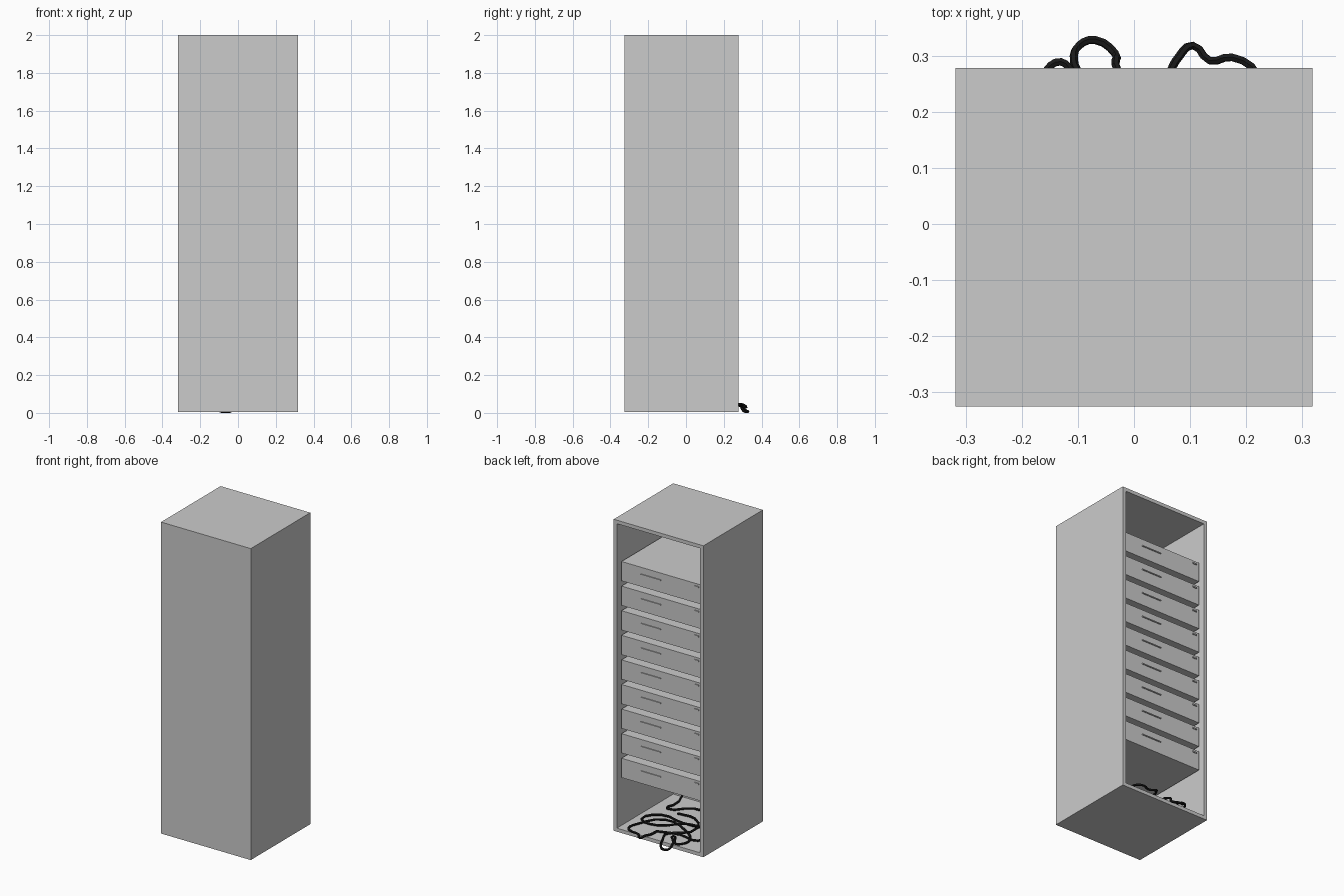
import bpy, bmesh
from mathutils import Matrix, Vector

if "Cube" in bpy.data.objects:
    bpy.data.objects.remove(bpy.data.objects["Cube"])

X, Y0, Y1, Z0, Z1, WALL = 0.318, -0.325, 0.278, 0.004, 2.0, 0.032


def add_object(name, bm):
    bmesh.ops.recalc_face_normals(bm, faces=bm.faces)
    mesh = bpy.data.meshes.new(name)
    bm.to_mesh(mesh)
    bm.free()
    ob = bpy.data.objects.new(name, mesh)
    bpy.context.collection.objects.link(ob)
    return ob


def box(bm, lo, hi):
    lo, hi = Vector(lo), Vector(hi)
    m = Matrix.Translation((lo + hi) / 2) @ Matrix.Diagonal((*(hi - lo), 1))
    bmesh.ops.create_cube(bm, size=1, matrix=m)


# Cabinet shell: closed box, hollowed from the open back
bm = bmesh.new()
box(bm, (-X, Y0, Z0), (X, Y1, Z1))
back = max(bm.faces, key=lambda f: f.calc_center_median().y)
bmesh.ops.inset_region(bm, faces=[back], thickness=WALL)
ext = bmesh.ops.extrude_discrete_faces(bm, faces=[back])["faces"][0]
bmesh.ops.translate(bm, verts=ext.verts, vec=(0, Y0 + WALL - Y1, 0))
add_object("cabinet_shell", bm)

# Stack of nine rack units, each with a thin grip bar and a small latch
FACE = 0.246
for i in range(9):
    top = 1.726 - i * 0.1576
    bm = bmesh.new()
    box(bm, (-X + WALL + 0.001, Y0 + WALL + 0.002, top - 0.124),
        (X - WALL - 0.001, FACE, top))
    box(bm, (0.005, FACE - 0.002, top - 0.048), (0.145, FACE + 0.006, top - 0.042))
    box(bm, (-0.265, FACE - 0.002, top - 0.022), (-0.235, FACE + 0.006, top - 0.014))
    add_object(f"rack_unit_{i + 1}", bm)

# Tangled black cables on the cabinet floor, spilling over the back edge
black = bpy.data.materials.new("cable_black")
black.diffuse_color = (0.01, 0.01, 0.01, 1)
black.use_nodes = True
black.node_tree.nodes["Principled BSDF"].inputs["Base Color"].default_value = black.diffuse_color
F = 0.044
paths = {
    "cable_long": [
        (0.18, -0.27, 0.36), (0.18, -0.26, 0.15), (0.19, -0.20, F), (0.19, -0.08, F),
        (0.06, -0.17, F), (-0.10, -0.13, F), (-0.16, -0.02, F), (0.00, 0.03, F),
        (0.17, 0.01, F), (0.23, 0.12, F), (0.10, 0.14, F), (-0.05, 0.04, F + 0.01),
        (-0.20, 0.06, F), (-0.21, 0.18, F), (-0.08, 0.17, F), (0.06, 0.21, F)],
    "cable_right_loop": [
        (0.06, 0.21, F), (0.065, 0.27, F), (0.08, 0.298, F), (0.105, 0.318, 0.03),
        (0.135, 0.291, 0.036), (0.175, 0.297, F), (0.22, 0.265, F), (0.21, 0.19, F),
        (0.10, 0.07, F + 0.01), (-0.06, 0.10, F), (-0.17, 0.21, F),
        (-0.155, 0.275, F), (-0.13, 0.289, F), (-0.11, 0.27, F)],
    "cable_left_loop": [
        (-0.11, 0.27, F), (-0.07, 0.23, F + 0.01), (-0.10, 0.272, F),
        (-0.107, 0.29, 0.035), (-0.098, 0.318, 0.011), (-0.07, 0.328, 0.007),
        (-0.033, 0.303, 0.012), (-0.033, 0.284, F), (-0.01, 0.20, F),
        (-0.12, 0.12, F + 0.01), (-0.02, -0.06, F), (0.10, -0.06, F)],
}
for name, pts in paths.items():
    cu = bpy.data.curves.new(name, "CURVE")
    cu.dimensions = "3D"
    cu.bevel_depth, cu.bevel_resolution = 0.0075, 1
    cu.resolution_u, cu.use_fill_caps = 3, True
    sp = cu.splines.new("BEZIER")
    sp.bezier_points.add(len(pts) - 1)
    for bp, co in zip(sp.bezier_points, pts):
        bp.co = co
        bp.handle_left_type = bp.handle_right_type = "AUTO"
    sp.use_smooth = False
    cu.materials.append(black)
    bpy.context.collection.objects.link(bpy.data.objects.new(name, cu))
